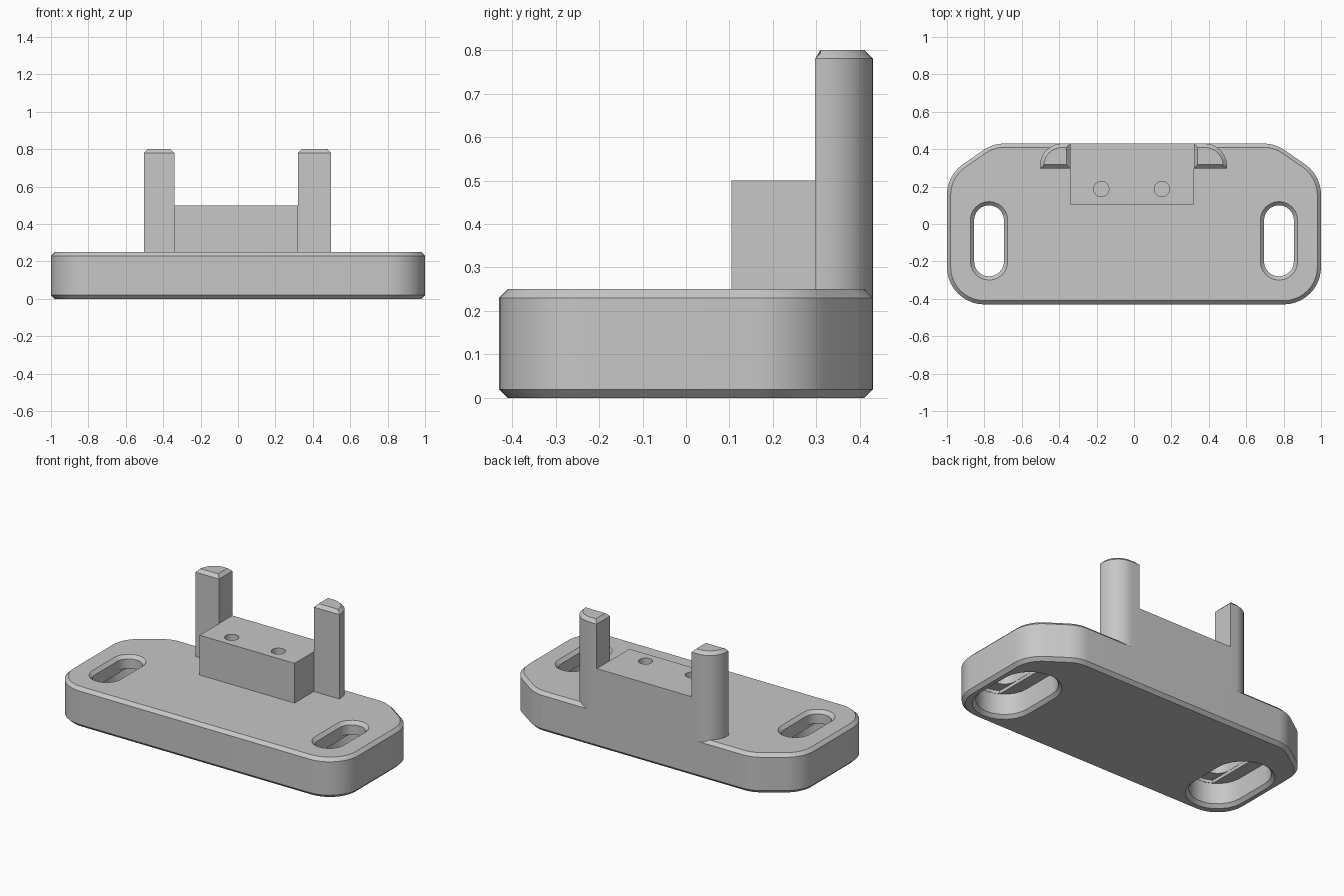
import bpy
import bmesh
from math import pi, cos, sin, tan, radians
from mathutils import Vector

if "Cube" in bpy.data.objects:
    bpy.data.objects.remove(bpy.data.objects["Cube"])

GRAY = (0.57, 0.57, 0.57, 1)
gray = bpy.data.materials.new("plain gray")
gray.use_nodes = True
gray.diffuse_color = GRAY
gray.node_tree.nodes["Principled BSDF"].inputs["Base Color"].default_value = GRAY

BEVEL = 0.02
BACK = 0.43
PLATE_TOP = 0.25


def fillet(corners, steps=10):
    """Round each (x, y, radius) corner of a counter-clockwise polygon."""
    out = []
    for i, (x, y, r) in enumerate(corners):
        p = Vector((x, y))
        if r == 0:
            out.append(p)
            continue
        a = (Vector(corners[i - 1][:2]) - p).normalized()
        b = (Vector(corners[(i + 1) % len(corners)][:2]) - p).normalized()
        half = a.angle(b) / 2
        centre = p + (a + b).normalized() * r / sin(half)
        start = p + a * r / tan(half) - centre
        turn = pi - 2 * half
        for k in range(steps + 1):
            t = turn * k / steps
            out.append(centre + Vector((start.x * cos(t) - start.y * sin(t),
                                        start.x * sin(t) + start.y * cos(t))))
    return out


def inset(loop, d):
    """Move a counter-clockwise outline inward by d."""
    out = []
    for i, p in enumerate(loop):
        e = (p - loop[i - 1]).normalized()
        f = (loop[(i + 1) % len(loop)] - p).normalized()
        n, m = Vector((-e.y, e.x)), Vector((-f.y, f.x))
        out.append(p + (n + m) * d / (1 + n.dot(m)))
    return out


def loft(name, layers):
    """Capped solid through (z, outline) layers."""
    bm = bmesh.new()
    rings = [[bm.verts.new((p.x, p.y, z)) for p in loop] for z, loop in layers]
    for low, high in zip(rings, rings[1:]):
        for i in range(len(low)):
            bm.faces.new((low[i - 1], low[i], high[i], high[i - 1]))
    bm.faces.new(rings[0][::-1])
    bm.faces.new(rings[-1])
    bmesh.ops.recalc_face_normals(bm, faces=bm.faces)
    mesh = bpy.data.meshes.new(name)
    bm.to_mesh(mesh)
    bm.free()
    obj = bpy.data.objects.new(name, mesh)
    bpy.context.collection.objects.link(obj)
    mesh.materials.append(gray)
    return obj


def rect(x0, x1, y0, y1):
    return [Vector(p) for p in ((x0, y0), (x1, y0), (x1, y1), (x0, y1))]


def stadium(x, y, r, straight=0.11, limit=1):
    """Slot outline along y, optionally clipped to a narrower width."""
    out = []
    for side in (1, -1):
        for k in range(13):
            t = radians(15 * k)
            px = max(-limit, min(limit, side * r * cos(t)))
            out.append(Vector((x + px, y + side * (straight + r * sin(t)))))
    return out


def cut(target, cutter):
    cutter.hide_render = True
    cutter.hide_viewport = False
    mod = target.modifiers.new("cut", "BOOLEAN")
    mod.operation = "DIFFERENCE"
    mod.solver = "EXACT"
    mod.object = cutter
    bpy.context.view_layer.objects.active = target
    bpy.ops.object.modifier_apply(modifier=mod.name)
    bpy.data.objects.remove(cutter)


# Base plate: rounded front corners, clipped back corners, bevelled rims
right_side = [(1, -BACK, 0.2), (1, 0.26, 0.2), (0.755, BACK, 0.2)]
outline = fillet(right_side + [(-x, y, r) for x, y, r in reversed(right_side)])
plate = loft("base_plate", [(0, inset(outline, BEVEL)), (BEVEL, outline),
                            (PLATE_TOP - BEVEL, outline),
                            (PLATE_TOP, inset(outline, BEVEL))])

# Mounting slots with a wide pocket below and a stepped ceiling
for x in (-0.775, 0.775):
    profile = [(-0.02, 0.2), (0.02, 0.16), (0.15, 0.16),
               (0.15, 0.08), (0.23, 0.08), (0.27, 0.12)]
    cut(plate, loft("slot_cutter", [(z, stadium(x, -0.09, r)) for z, r in profile]))
    channel = stadium(x, -0.09, 0.158, limit=0.081)
    cut(plate, loft("channel_cutter", [(0.13, channel), (0.17, channel)]))

# Centre block with two blind screw holes
body = rect(-0.34, 0.32, 0.105, BACK)
block = loft("centre_block", [(PLATE_TOP - BEVEL, body), (0.5, body)])
for x in (-0.175, 0.15):
    hole = [Vector((x + 0.041 * cos(a), 0.187 + 0.041 * sin(a)))
            for a in (2 * pi * k / 32 for k in range(32))]
    cut(block, loft("hole_cutter", [(0.3, hole), (0.55, hole)]))

# Upright posts, rounded on the outer back corner
posts = []
for name, inner, outer in (("right_post", -0.34, -0.503), ("left_post", 0.32, 0.497)):
    corners = [(inner, 0.297, 0), (outer, 0.297, 0), (outer, BACK, 0.12), (inner, BACK, 0)]
    if outer < inner:
        corners.reverse()
    section = fillet(corners)
    posts.append(loft(name, [(PLATE_TOP - BEVEL, section), (0.8 - BEVEL, section),
                             (0.8, inset(section, BEVEL))]))

# Smooth the rounded sides, keep the edges crisp
bpy.ops.object.select_all(action="DESELECT")
for obj in [plate, block] + posts:
    obj.select_set(True)
bpy.context.view_layer.objects.active = plate
bpy.ops.object.shade_smooth_by_angle(angle=radians(25))
